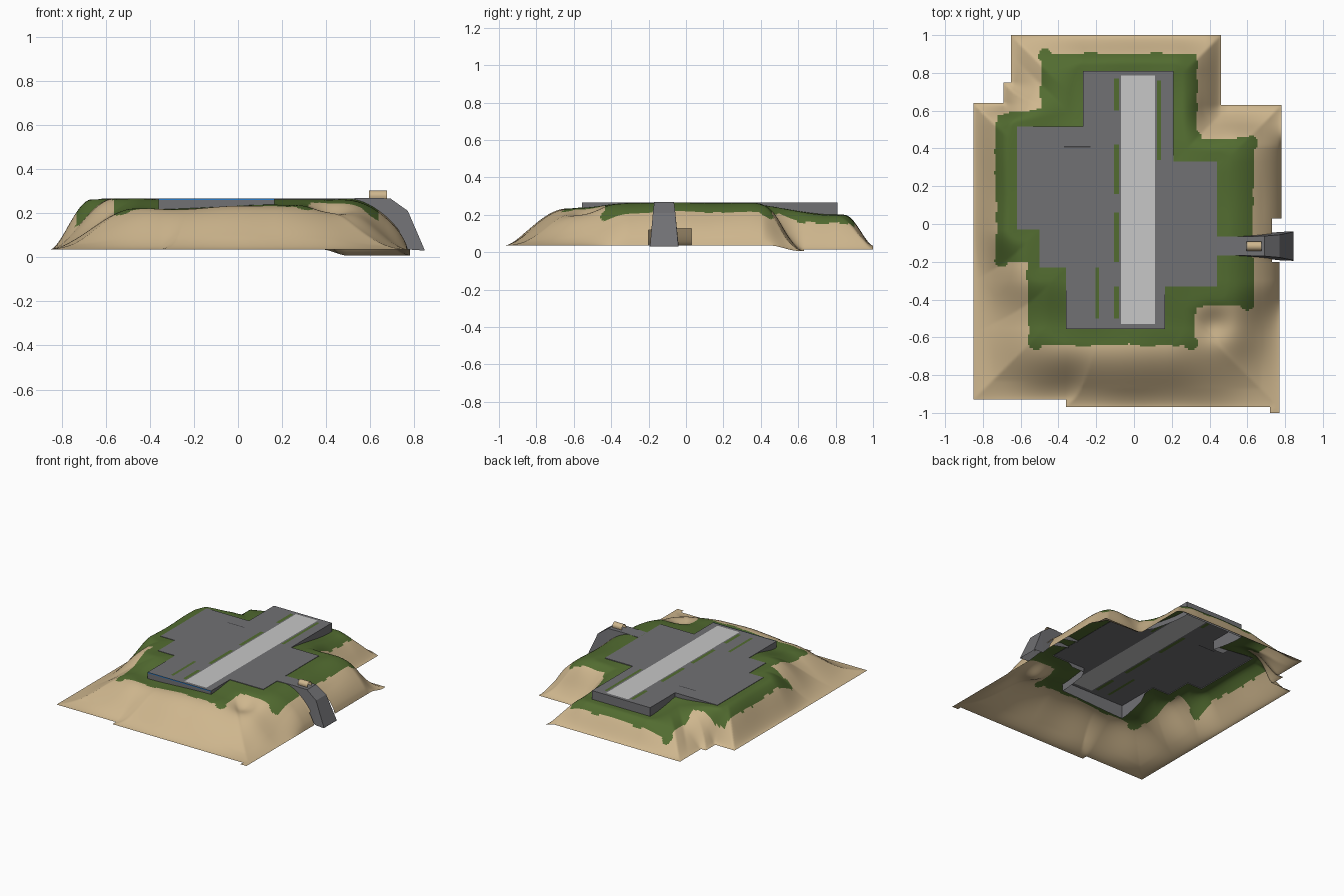
import bpy, math

if "Cube" in bpy.data.objects:
    bpy.data.objects.remove(bpy.data.objects["Cube"])


def mat(name, r, g, b):
    m = bpy.data.materials.new(name)
    m.diffuse_color = (r, g, b, 1)
    m.use_nodes = True
    m.node_tree.nodes["Principled BSDF"].inputs["Base Color"].default_value = m.diffuse_color
    return m


SAND = mat("sand", .62, .47, .27)
GRASS = mat("grass", .085, .15, .03)
ASPHALT = mat("asphalt", .165, .165, .175)
RUNWAY = mat("runway_concrete", .57, .57, .57)
DARK = mat("dark_marking", .05, .05, .055)
BLUE = mat("blue_trim", .02, .2, .6)

# Outlines seen from above
EDGE = [(-.65, 1), (.46, 1), (.46, .63), (.78, .63), (.78, -.2), (.77, -.2), (.77, -1), (.72, -1),
        (.72, -.97), (-.36, -.97), (-.36, -.93), (-.85, -.93), (-.85, .64), (-.69, .64),
        (-.69, .75), (-.65, .75)]
DECK = [(-.27, .81), (.21, .81), (.21, .33), (.44, .33), (.44, -.33), (.165, -.33), (.165, -.555),
        (-.36, -.555), (-.36, -.23), (-.5, -.23), (-.5, -.03), (-.62, -.03), (-.62, .515),
        (-.27, .515)]
LAWN = [(-.48, .89), (.32, .89), (.32, .44), (.62, .44), (.62, -.42), (.31, -.42), (.31, -.63),
        (-.55, -.63), (-.55, -.19), (-.72, -.19), (-.72, .57), (-.48, .6)]
BLOBS = [(.3, -.63), (-.52, -.63), (.6, -.42), (.62, .43), (-.47, .89), (-.7, -.19), (.32, .46)]
TOP = .265


def inside(p, poly):
    x, y = p
    hit = False
    for (ax, ay), (bx, by) in zip(poly, poly[1:] + poly[:1]):
        if (ay > y) != (by > y) and x < (bx - ax) * (y - ay) / (by - ay) + ax:
            hit = not hit
    return hit


def dist(p, poly):
    x, y = p
    best = 9
    for (ax, ay), (bx, by) in zip(poly, poly[1:] + poly[:1]):
        dx, dy = bx - ax, by - ay
        t = max(0, min(1, ((x - ax) * dx + (y - ay) * dy) / (dx * dx + dy * dy)))
        best = min(best, math.hypot(x - ax - t * dx, y - ay - t * dy))
    return best


def smooth(a, b, v):
    t = max(0, min(1, (v - a) / (b - a)))
    return t * t * (3 - 2 * t)


def gauss(x, y, cx, cy, s):
    return math.exp(-((x - cx) ** 2 + (y - cy) ** 2) / (2 * s * s))


def base(x, y):
    """Ground height beside the deck: sinks under the north and south arms."""
    arm = smooth(-.62, -.3, x) * (1 - smooth(.4, .62, x))
    south = .045 - .022 * smooth(-.4, .2, x)
    return .262 - .062 * arm * smooth(.27, .8, y) - south * smooth(-.3, -.55, y)


def height(x, y):
    p = (x, y)
    e = .035 - .028 * smooth(.38, .5, x) * smooth(.45, .6, y)
    dE = dist(p, EDGE)
    dP = 0 if inside(p, DECK) else dist(p, DECK)
    u = min(1, dE / (dE + dP + 1e-6) / .82)
    east = smooth(.4, .55, x) * smooth(-.6, -.3, y) * (1 - smooth(.4, .55, y))
    z = e + (base(x, y) - e) * math.sin(u * math.pi / 2) ** (1.6 - .9 * east)
    k = min(1, dE / .1) * min(1, dP / .08)
    z -= k * (.04 * gauss(x, y, .42, -.53, .06) + .02 * gauss(x, y, .4, .55, .07))
    z += k * .02 * gauss(x, y, .55, -.6, .08)
    z += k * .004 * (math.sin(x * 14 + 2) + math.sin(y * 13 + x * 5))
    return z


def make(name, verts, faces, idx, mats, sharp=True):
    me = bpy.data.meshes.new(name)
    me.from_pydata(verts, [], faces)
    for m in mats:
        me.materials.append(m)
    if idx:
        me.polygons.foreach_set("material_index", idx)
    me.polygons.foreach_set("use_smooth", [not sharp] * len(me.polygons))
    me.update()
    ob = bpy.data.objects.new(name, me)
    bpy.context.collection.objects.link(ob)
    return ob


def lines(lo, hi, step, extra):
    n = round((hi - lo) / step)
    vals = [lo + (hi - lo) * i / n for i in range(n + 1)]
    vals = [v for v in vals if all(abs(v - e) > step * .3 for e in extra)]
    return sorted(set(round(v, 4) for v in vals + list(extra)))


def grid(xs, ys, zf, keep, rule):
    """Sheet over a grid of lines, keeping and colouring the cells by rules."""
    ids, verts, faces, idx = {}, [], [], []

    def vid(x, y):
        if (x, y) not in ids:
            ids[x, y] = len(verts)
            verts.append((x, y, zf(x, y)))
        return ids[x, y]
    for x0, x1 in zip(xs, xs[1:]):
        for y0, y1 in zip(ys, ys[1:]):
            c = ((x0 + x1) / 2, (y0 + y1) / 2)
            if keep(c):
                faces.append([vid(x0, y0), vid(x1, y0), vid(x1, y1), vid(x0, y1)])
                idx.append(rule(c))
    return verts, faces, idx


# Terrain with a notch beside the ramp and a hole under the deck
def is_ground(c):
    notch = c[0] > .73 and -.2 < c[1] < .03
    return inside(c, EDGE) and not inside(c, DECK) and not notch


def is_lawn(c):
    x, y = c
    wob = .004 * math.sin(x * 37 + y * 11) + .003 * math.sin(y * 53 - x * 17)
    near = inside(c, LAWN) or dist(c, LAWN) < .012 + wob
    return int(near or any(math.hypot(x - a, y - b) < .037 for a, b in BLOBS))


pts = EDGE + DECK
xs = lines(-.85, .78, .009, {p[0] for p in pts} | {.73})
ys = lines(-1, 1, .009, {p[1] for p in pts} | {.03, -.2})
make("terrain", *grid(xs, ys, height, is_ground, is_lawn), [SAND, GRASS], False)

# Flat deck with the runway and grass strips cut into it
STRIPS = [(-.105, -.08, .6, .77), (-.105, -.08, .16, .42), (-.105, -.08, -.2, .06),
          (-.105, -.08, -.5, -.33), (.122, .142, .34, .76), (-.205, -.185, -.5, -.23)]
LANE = (-.07, .11, -.53, .785)
MARK = (-.37, -.23, .405, .413)


def within(c, r):
    return r[0] < c[0] < r[1] and r[2] < c[1] < r[3]


def deck_rule(c):
    if within(c, LANE):
        return 1
    if within(c, MARK):
        return 3
    return 2 if any(within(c, s) for s in STRIPS) else 0


rects = STRIPS + [LANE, MARK]
xs = sorted({p[0] for p in DECK} | {v for r in rects for v in r[:2]})
ys = sorted({p[1] for p in DECK} | {v for r in rects for v in r[2:]})
make("airfield_deck", *grid(xs, ys, lambda x, y: TOP, lambda c: inside(c, DECK), deck_rule),
     [ASPHALT, RUNWAY, GRASS, DARK])


# Skirt wall round the deck, deep on the north and south arms
def skirt_bottom(x, y):
    arm = -.4 < x < .3
    deep = arm * (.035 * smooth(.33, .45, y) + .05 * smooth(-.3, -.36, y))
    return base(x, y) - .002 - deep


sv, sf, n = [], [], 8
for (ax, ay), (bx, by) in zip(DECK, DECK[1:] + DECK[:1]):
    s = len(sv)
    for k in range(n + 1):
        x, y = ax + (bx - ax) * k / n, ay + (by - ay) * k / n
        sv += [(x, y, TOP), (x, y, skirt_bottom(x, y))]
    sf += [[s + 2 * k, s + 2 * k + 2, s + 2 * k + 3, s + 2 * k + 1] for k in range(n)]
make("deck_skirt", sv, sf, None, [ASPHALT])

# Thin blue trim on the front edge
make("front_trim", [(-.36, -.557, .259), (.165, -.557, .259), (.165, -.557, .266), (-.36, -.557, .266)],
     [[0, 1, 2, 3]], None, [BLUE])

# Ramp down the right side: x, top z, top half width, bottom z, bottom half width
SECT = [(.44, .266, .05, .25, .05), (.58, .268, .05, .22, .055), (.69, .267, .053, .12, .066),
        (.77, .21, .06, .035, .075), (.845, .036, .075, .03, .078)]
rv, rf = [], []
for x, zt, wt, zb, wb in SECT:
    rv += [(x, -.117 - wb, zb), (x, -.117 - wt, zt), (x, -.117 + wt, zt), (x, -.117 + wb, zb)]
for a in range(0, 4 * len(SECT) - 4, 4):
    rf += [[a + j, a + j + 4, a + j + 5, a + j + 1] for j in range(3)]
rf.append([16, 19, 18, 17])
make("ramp", rv, rf, None, [ASPHALT])

# Open arched tunnel on top of the ramp
prof = [(-.022, .266)] + [(-.025 * math.cos(math.pi * k / 10), .277 + .025 * math.sin(math.pi * k / 10))
                          for k in range(11)] + [(.022, .266)]
av = [(x, -.117 + y, z) for y, z in prof for x in (.595, .675)]
af = [[2 * k, 2 * k + 1, 2 * k + 3, 2 * k + 2] for k in range(len(prof) - 1)]
make("tunnel_arch", av, af, None, [SAND], False)
